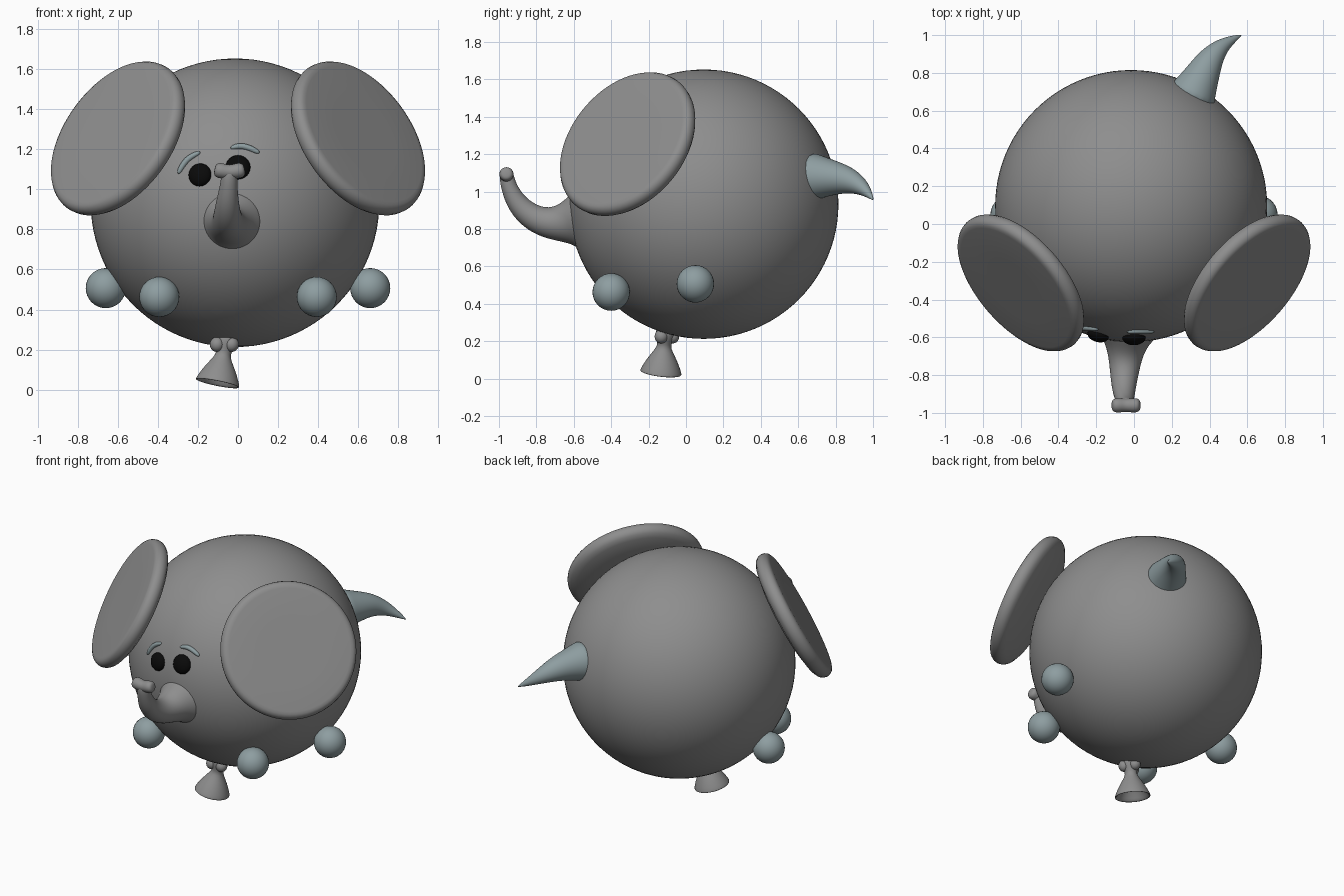
import bpy, bmesh, math
from mathutils import Vector

if "Cube" in bpy.data.objects:
    bpy.data.objects.remove(bpy.data.objects["Cube"])

CENTRE, RADIUS = Vector((-0.015, 0.095, 0.933)), 0.72


def material(name, rgb):
    m = bpy.data.materials.new(name)
    m.diffuse_color = (*rgb, 1)
    m.use_nodes = True
    m.node_tree.nodes["Principled BSDF"].inputs["Base Color"].default_value = m.diffuse_color
    return m


GREY = material("mid_grey", (0.27, 0.27, 0.27))
PALE = material("pale_blue_grey", (0.27, 0.34, 0.355))
BLACK = material("black", (0.003, 0.003, 0.003))


def finish(name, bm, mat, subsurf=0):
    bmesh.ops.recalc_face_normals(bm, faces=bm.faces)
    for f in bm.faces:
        f.smooth = True
    me = bpy.data.meshes.new(name)
    bm.to_mesh(me)
    bm.free()
    ob = bpy.data.objects.new(name, me)
    bpy.context.collection.objects.link(ob)
    me.materials.append(mat)
    if subsurf:
        mod = ob.modifiers.new("smooth", 'SUBSURF')
        mod.levels = mod.render_levels = subsurf
    return ob


def ball(name, centre, radius, mat=GREY, seg=32):
    bm = bmesh.new()
    bmesh.ops.create_uvsphere(bm, u_segments=seg, v_segments=seg // 2, radius=radius)
    ob = finish(name, bm, mat)
    ob.location = centre
    return ob


def tube(name, stations, mat=GREY, sides=16, subsurf=2, axis=None):
    """Skin rings (x, y, z, radius); a fixed axis gives a lathe."""
    pts = [Vector(s[:3]) for s in stations]
    bm, rings = bmesh.new(), []
    u = None
    for i, p in enumerate(pts):
        t = axis or pts[min(i + 1, len(pts) - 1)] - pts[max(i - 1, 0)]
        t = t.normalized()
        u = t.orthogonal() if u is None else u - t * u.dot(t)
        u.normalize()
        v = t.cross(u)
        r = stations[i][3]
        rings.append([bm.verts.new(p + (u * math.cos(a) + v * math.sin(a)) * r)
                      for a in (2 * math.pi * k / sides for k in range(sides))])
    for a, b in zip(rings, rings[1:]):
        for k in range(sides):
            j = (k + 1) % sides
            bm.faces.new((a[k], a[j], b[j], b[k]))
    bm.faces.new(rings[0])
    bm.faces.new(rings[-1])
    return finish(name, bm, mat, subsurf)


def lathe(name, origin, axis, profile, **kw):
    axis = axis.normalized()
    return tube(name, [(*(origin + axis * d), r) for d, r in profile], axis=axis, **kw)


def on_body(x, z):
    d = (x - CENTRE.x) ** 2 + (z - CENTRE.z) ** 2
    return Vector((x, CENTRE.y - math.sqrt(RADIUS ** 2 - d), z))


# Round balloon body
ball("body", CENTRE, RADIUS, seg=96)

# Ears: flat front, rounded rim, gently domed back
ear_profile = [(0.043, 0.01), (0.043, 0.2), (0.043, 0.385), (0.041, 0.402), (0.033, 0.417),
               (0.018, 0.427), (0.0, 0.431), (-0.022, 0.427), (-0.04, 0.414), (-0.056, 0.385),
               (-0.074, 0.3), (-0.086, 0.16), (-0.09, 0.01)]
for side, label in ((1, "right"), (-1, "left")):
    lathe(f"{label}_ear", Vector((0.60 * side, -0.313, 1.255)),
          Vector((0.664 * side, -0.573, 0.481)), ear_profile, sides=72, subsurf=0)
    # Ball feet
    ball(f"{label}_front_foot", (0.393 * side, -0.40, 0.463), 0.1, PALE)
    ball(f"{label}_back_foot", (0.66 * side, 0.05, 0.507), 0.1, PALE)

# Upturned trunk flaring into the face, with a crosswise two-lobed tip
tube("trunk", [(-0.03, -0.52, 0.85, 0.19), (-0.035, -0.585, 0.846, 0.16),
               (-0.04, -0.625, 0.84, 0.124), (-0.045, -0.69, 0.83, 0.095),
               (-0.05, -0.77, 0.837, 0.08), (-0.054, -0.85, 0.88, 0.068),
               (-0.052, -0.91, 0.945, 0.056), (-0.046, -0.945, 1.02, 0.044),
               (-0.043, -0.957, 1.07, 0.041), (-0.043, -0.96, 1.11, 0.032)])
tube("trunk_tip", [(-0.118, -0.96, 1.098, 0.02), (-0.108, -0.96, 1.096, 0.036),
                   (-0.083, -0.96, 1.093, 0.04), (-0.042, -0.96, 1.085, 0.034),
                   (-0.001, -0.96, 1.093, 0.04), (0.024, -0.96, 1.096, 0.036),
                   (0.034, -0.96, 1.098, 0.02)])

# Curved pointed tail
tube("tail", [(0.29, 0.645, 1.08, 0.145), (0.325, 0.715, 1.078, 0.118),
              (0.365, 0.795, 1.073, 0.093), (0.40, 0.865, 1.062, 0.074),
              (0.445, 0.925, 1.035, 0.051), (0.50, 0.967, 1.0, 0.029),
              (0.572, 1.002, 0.955, 0.003)], PALE)

# Eyes bulging slightly from the body, with raised brows
for x, z, r, label in ((-0.19, 1.072, 0.058, "left"), (0.0, 1.11, 0.062, "right")):
    p = on_body(x, z)
    eye = ball(f"{label}_eye", p, r, BLACK, 24)
    eye.scale = (1, 1, 0.6)
    eye.rotation_euler = (p - CENTRE).to_track_quat('Z', 'Y').to_euler()
brows = {"left_brow": [(-0.30, 1.075), (-0.275, 1.125), (-0.24, 1.163), (-0.185, 1.187)],
         "right_brow": [(-0.04, 1.205), (0.01, 1.22), (0.06, 1.207), (0.11, 1.18)]}
for name, line in brows.items():
    tube(name, [(*on_body(x, z), r) for (x, z), r in zip(line, (0.012, 0.017, 0.017, 0.012))],
         PALE, sides=8)

# Balloon neck: hollow flared mouth below a lumpy knot
down = Vector((-0.2, -0.12, -1))
neck = Vector((-0.062, -0.11, 0.235))
lathe("balloon_neck", neck, down,
      [(-0.05, 0.055), (0.0, 0.053), (0.035, 0.042), (0.06, 0.036), (0.085, 0.047),
       (0.135, 0.08), (0.185, 0.105), (0.205, 0.112), (0.211, 0.111), (0.206, 0.1),
       (0.175, 0.085), (0.13, 0.055), (0.09, 0.02)], sides=24, subsurf=1)
for i in range(3):
    a = math.radians(90 + 120 * i)
    lump = ball(f"knot_lump_{i + 1}", (-0.068 + 0.042 * math.cos(a), -0.112 + 0.04 * math.sin(a),
                                       0.226), 0.036, seg=20)
    lump.scale.z = 1.05
